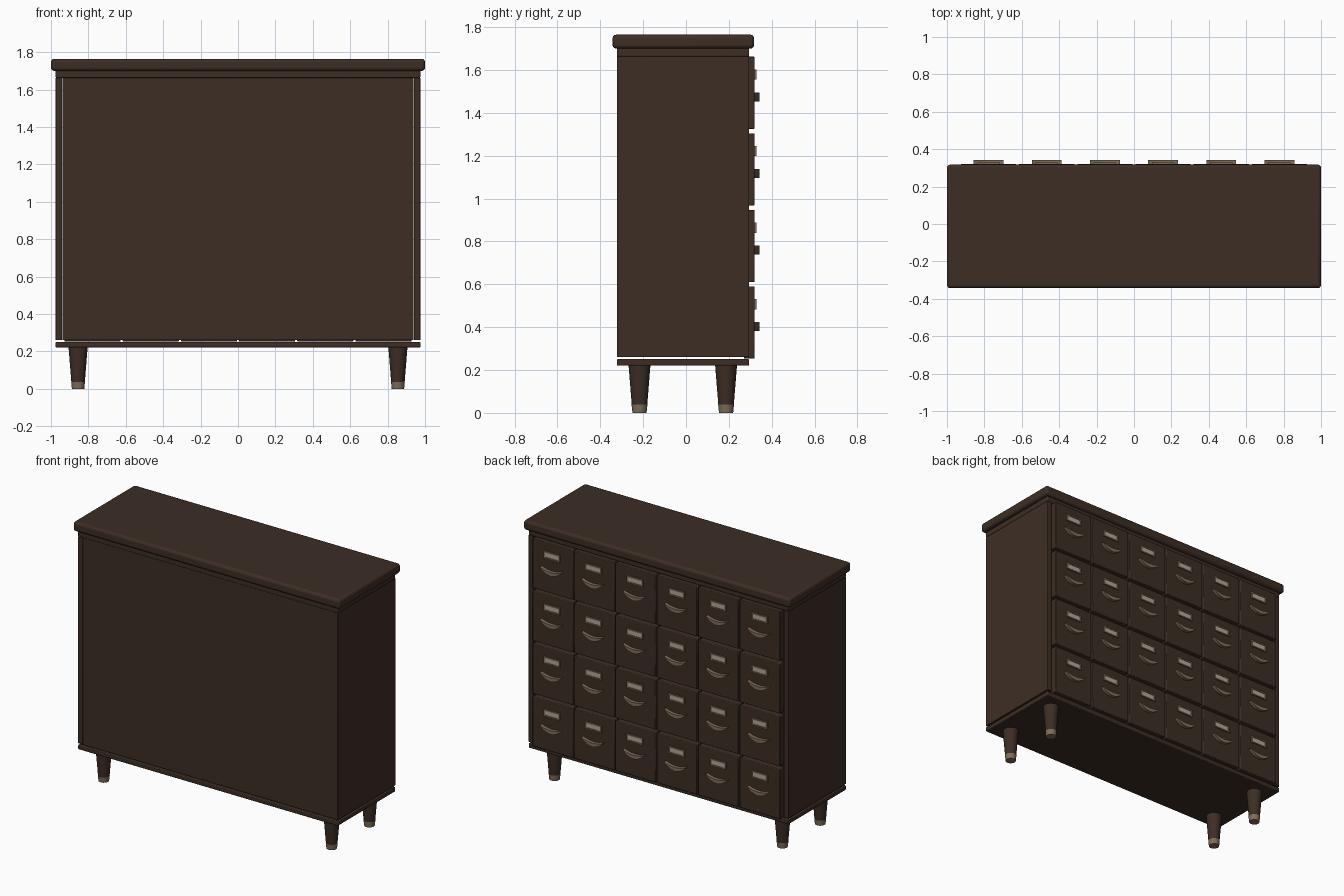
import bpy, math

cube = bpy.data.objects.get("Cube")
if cube:
    bpy.data.objects.remove(cube, do_unlink=True)


def material(name, rgb):
    m = bpy.data.materials.new(name)
    m.use_nodes = True
    m.diffuse_color = (*rgb, 1)
    bsdf = next(n for n in m.node_tree.nodes if n.type == "BSDF_PRINCIPLED")
    bsdf.inputs["Base Color"].default_value = (*rgb, 1)
    return m


WOOD = material("dark walnut", (0.046, 0.027, 0.018))
SHADE = material("dark interior", (0.018, 0.012, 0.009))
BRASS = material("aged brass", (0.21, 0.155, 0.10))
PAPER = material("label paper", (0.44, 0.39, 0.32))


def mesh_object(name, verts, faces, mat):
    me = bpy.data.meshes.new(name)
    me.from_pydata(verts, [], faces)
    me.materials.append(mat)
    ob = bpy.data.objects.new(name, me)
    bpy.context.collection.objects.link(ob)
    return ob


def smooth(ob):
    bpy.ops.object.select_all(action="DESELECT")
    ob.select_set(True)
    bpy.context.view_layer.objects.active = ob
    bpy.ops.object.shade_smooth_by_angle(angle=math.radians(35))


def box(name, x, y, z, mat, bevel=0, segments=2):
    """Box from (low, high) ranges on each axis, with optional rounded edges."""
    verts = [(a, b, c) for a in x for b in y for c in z]
    faces = [(0, 1, 3, 2), (4, 6, 7, 5), (0, 4, 5, 1),
             (2, 3, 7, 6), (0, 2, 6, 4), (1, 5, 7, 3)]
    ob = mesh_object(name, verts, faces, mat)
    if bevel:
        mod = ob.modifiers.new("rounded edges", "BEVEL")
        mod.width, mod.segments = bevel, segments
        smooth(ob)
    return ob


def lathe(name, x, y, profile, mat, sides=24):
    """Turned part from (radius, z) pairs, capped at both ends."""
    verts = [(x + r * math.cos(math.tau * i / sides), y + r * math.sin(math.tau * i / sides), z)
             for r, z in profile for i in range(sides)]
    faces = [(k * sides + i, k * sides + (i + 1) % sides,
              (k + 1) * sides + (i + 1) % sides, (k + 1) * sides + i)
             for k in range(len(profile) - 1) for i in range(sides)]
    faces += [tuple(reversed(range(sides))), tuple(range(len(verts) - sides, len(verts)))]
    smooth(mesh_object(name, verts, faces, mat))


def crescent(name, x, z, y0, y1, mat, half=0.08, steps=14):
    """Smile-shaped pull: two sagging arcs that meet at the tips, extruded in y."""
    verts, faces = [], []
    for i in range(steps + 1):
        t = 2 * i / steps - 1
        sag = 1 - t * t
        top, low = z - 0.016 * sag, z - 0.003 - 0.039 * sag
        verts += [(x + half * t, y, h) for y in (y0, y1) for h in (low, top)]
    for i in range(steps):
        a, b = 4 * i, 4 * i + 4
        faces += [(a, a + 1, b + 1, b), (a + 2, b + 2, b + 3, a + 3),
                  (a, b, b + 2, a + 2), (a + 1, a + 3, b + 3, b + 1)]
    end = 4 * steps
    faces += [(0, 2, 3, 1), (end, end + 1, end + 3, end + 2)]
    smooth(mesh_object(name, verts, faces, mat))


# Cabinet body
box("top_board", (-1, 1), (-0.343, 0.318), (1.7, 1.765), WOOD, 0.017, 3)
box("upper_rail", (-0.975, 0.975), (-0.323, 0.295), (1.663, 1.702), WOOD, 0.005)
box("base_board", (-0.975, 0.975), (-0.323, 0.295), (0.22, 0.251), WOOD, 0.005)
box("back_panel", (-0.939, 0.939), (-0.319, -0.29), (0.26, 1.664), WOOD)
box("inner_core", (-0.939, 0.939), (-0.289, 0.275), (0.262, 1.662), SHADE)
for s, side in ((1, "left"), (-1, "right")):
    box(f"{side}_side_panel", sorted((s * 0.94, s * 0.975)), (-0.323, 0.295),
        (0.26, 1.664), WOOD, 0.003)

# Drawers with a framed label and a pull each
PITCH_X, PITCH_Z = 0.311, 0.3575
for col in range(6):
    cx = (col - 2.5) * PITCH_X
    for row in range(4):
        z = 0.253 + row * PITCH_Z
        tag = f"{row + 1}_{col + 1}"
        hw = PITCH_X / 2 - 0.005
        box(f"drawer_front_{tag}", (cx - hw, cx + hw), (0.27, 0.32), (z, z + 0.337), WOOD, 0.004)

        lz0, lz1, w, t = z + 0.23, z + 0.278, 0.06, 0.009
        box(f"label_card_{tag}", (cx - w + t, cx + w - t), (0.319, 0.325),
            (lz0 + t, lz1 - t), PAPER)
        for n, h in (("bottom", (lz0, lz0 + t)), ("top", (lz1 - t, lz1))):
            box(f"label_frame_{n}_{tag}", (cx - w, cx + w), (0.319, 0.329), h, BRASS)
        for s, n in ((1, "left"), (-1, "right")):
            box(f"label_frame_{n}_{tag}", sorted((cx + s * w, cx + s * (w - t))),
                (0.319, 0.329), (lz0 + t, lz1 - t), BRASS)

        crescent(f"drawer_pull_{tag}", cx, z + 0.17, 0.319, 0.343, BRASS)

# Tapered legs with metal tips
for sx, side in ((1, "left"), (-1, "right")):
    for y, end in ((-0.217, "front"), (0.187, "rear")):
        x = sx * 0.855
        lathe(f"{end}_{side}_leg", x, y, [(0.036, 0.036), (0.051, 0.222)], WOOD)
        lathe(f"{end}_{side}_leg_tip", x, y, [(0.033, 0), (0.037, 0.038)], BRASS)
